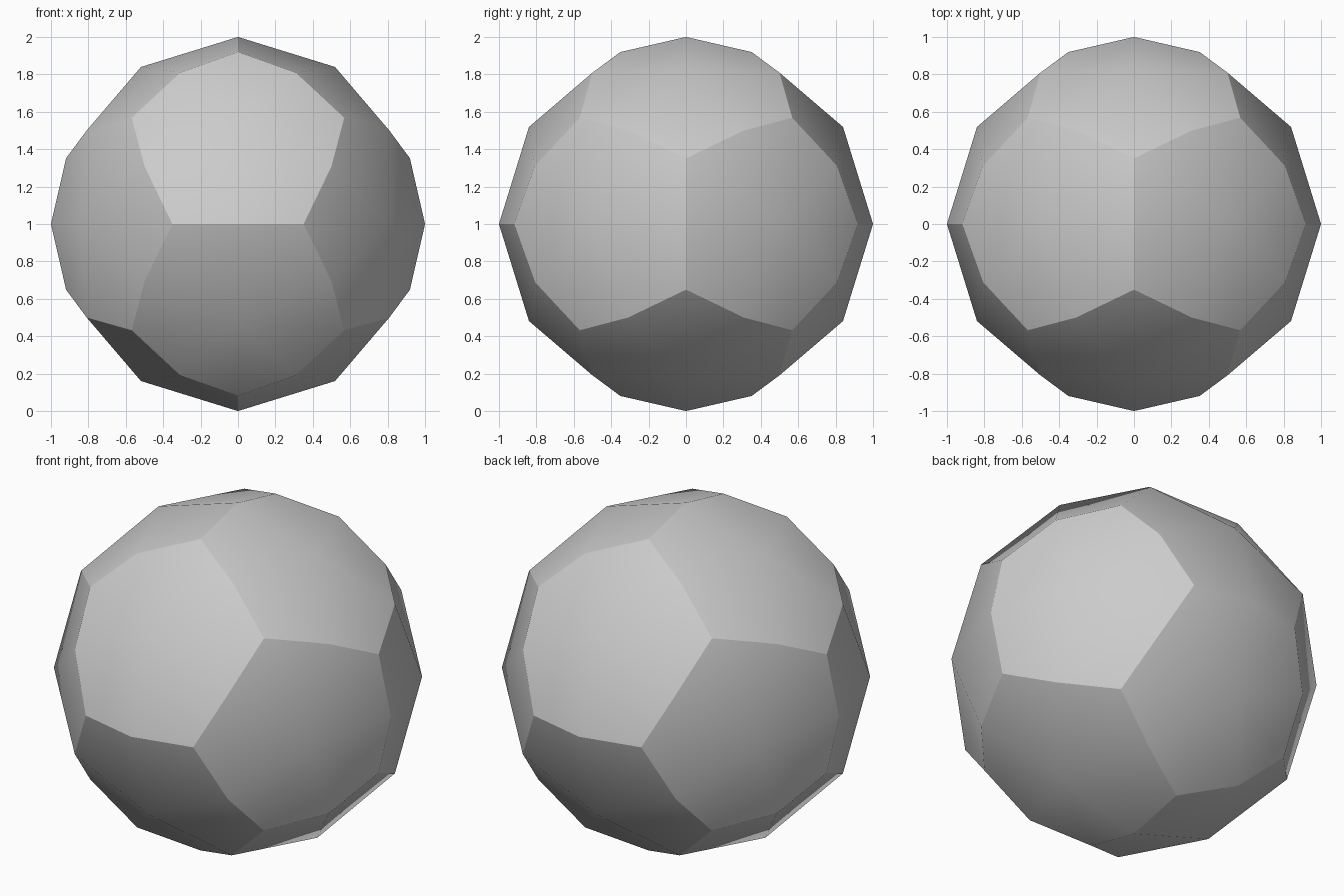
import bpy
import bmesh
import math
from itertools import product
from mathutils import Vector

cube = bpy.data.objects.get("Cube")
if cube:
    bpy.data.objects.remove(cube, do_unlink=True)

# Radii of the three kinds of corner on the rounded ball
EDGE_R, CORNER_R, CENTRE_R = 1.0, 0.984, 0.987
phi = (1 + math.sqrt(5)) / 2
LIFT = Vector((0, 0, 1))

# Base cage: a regular twelve-sided solid from the hull of its corners
cage = bmesh.new()
for signs in product((-1, 1), repeat=3):
    cage.verts.new(signs)
for a, b in product((-1, 1), repeat=2):
    s, l = a / phi, b * phi
    for co in ((0, s, l), (s, l, 0), (l, 0, s)):
        cage.verts.new(co)
bmesh.ops.convex_hull(cage, input=cage.verts[:])
bmesh.ops.dissolve_limit(cage, angle_limit=math.radians(2),
                         verts=cage.verts[:], edges=cage.edges[:])
cage.normal_update()

# Each pentagon becomes five kites, rounded outwards
ball = bmesh.new()


def add(direction, radius):
    return ball.verts.new(direction.normalized() * radius + LIFT)


corner = {v: add(v.co, CORNER_R) for v in cage.verts}
middle = {e: add(e.verts[0].co + e.verts[1].co, EDGE_R) for e in cage.edges}
for face in cage.faces:
    centre = add(face.calc_center_median(), CENTRE_R)
    for loop in face.loops:
        ball.faces.new((centre, middle[loop.link_loop_prev.edge],
                        corner[loop.vert], middle[loop.edge]))
bmesh.ops.recalc_face_normals(ball, faces=ball.faces[:])

mesh = bpy.data.meshes.new("faceted_ball")
ball.to_mesh(mesh)
ball.free()
cage.free()
obj = bpy.data.objects.new("faceted_ball", mesh)
bpy.context.collection.objects.link(obj)

# Plain grey surface
grey = bpy.data.materials.new("light_grey")
grey.use_nodes = True
colour = (0.6, 0.6, 0.6, 1)
grey.diffuse_color = colour
for node in grey.node_tree.nodes:
    if node.type == "BSDF_PRINCIPLED":
        node.inputs["Base Color"].default_value = colour
mesh.materials.append(grey)

# Smooth inside each pentagon, sharp along its border
for other in bpy.context.selected_objects:
    other.select_set(False)
obj.select_set(True)
bpy.context.view_layer.objects.active = obj
bpy.ops.object.shade_smooth_by_angle(angle=math.radians(30))
